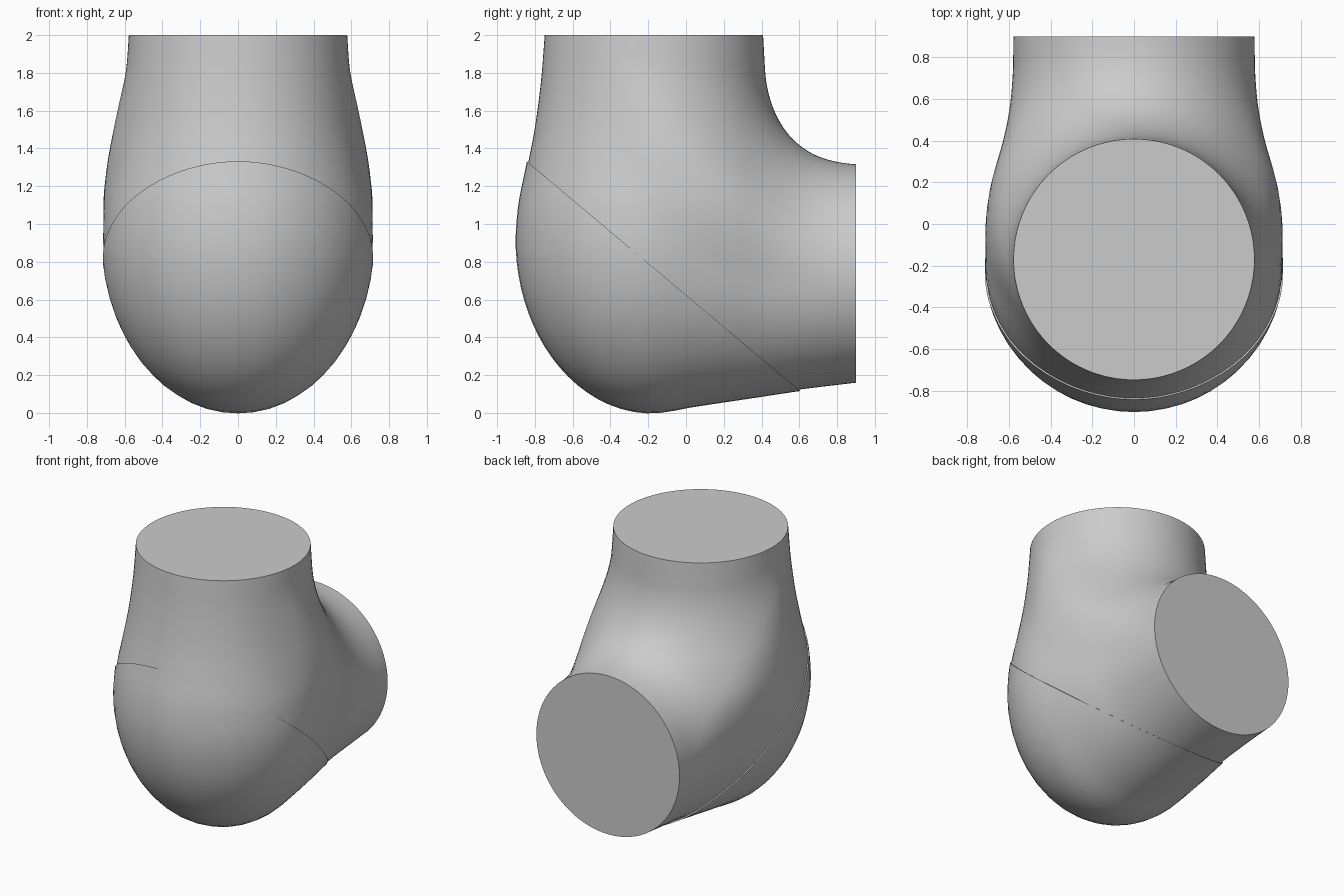
import bpy, bmesh, math
from mathutils import Vector, Matrix

if "Cube" in bpy.data.objects:
    bpy.data.objects.remove(bpy.data.objects["Cube"])

# Radius of the upright sleeve by height, and (width, centre, bottom) of the rear sleeve by depth
UPRIGHT = [(.92, .72), (1.1, .71), (1.3, .672), (1.5, .635), (1.75, .604), (2, .586)]
REAR = [(-.18, .72, .92, 0), (0, .70, .88, .025), (.2, .66, .83, .055),
        (.4, .612, .78, .085), (.6, .592, .75, .115), (.9, .586, .738, .152)]


def curve(table, t):
    """Smooth (Catmull-Rom) lookup in a profile table."""
    t = min(max(t, table[0][0]), table[-1][0])
    i = max(j for j in range(len(table) - 1) if table[j][0] <= t)
    a, b = table[i], table[i + 1]
    p, n = table[max(i - 1, 0)], table[min(i + 2, len(table) - 1)]
    h = b[0] - a[0]
    u = (t - a[0]) / h
    out = []
    for k in range(1, len(a)):
        ma = (b[k] - p[k]) / (b[0] - p[0]) * h if i else (b[k] - a[k])
        mb = (n[k] - a[k]) / (n[0] - a[0]) * h
        out.append((2*u**3 - 3*u*u + 1)*a[k] + (u**3 - 2*u*u + u)*ma
                   + (3*u*u - 2*u**3)*b[k] + (u**3 - u*u)*mb)
    return out


def field(p):
    """Signed distance-like field: two sleeves blended in the inner bend."""
    x, y, z = p
    if z < .92:
        f1 = (math.sqrt((x*x + (y + .18)**2) / .72**2 + ((z - .92) / .92)**2) - 1) * .72
    else:
        cy = -.18 + .01 * (z - .92) / 1.08
        f1 = math.hypot(x, y - cy) - curve(UPRIGHT, z)[0]
    r, zc, low = curve(REAR, y)
    b = r if z > zc else zc - low
    front = min(y + .18, 0) / .72
    f2 = (math.sqrt((x / r)**2 + ((z - zc) / b)**2 + front**2) - 1) * r
    s = min(max((y + z - .77) / .8, 0), 1)
    k = .01 + .42 * s*s*(3 - 2*s)
    h = max(k - abs(f1 - f2), 0) / k
    return min(f1, f2) - h*h*k / 4


def elbow(name, offset, side, rings=56, sides=80):
    """Loft sections that swing around the inner bend, then keep one side of the seam."""
    bm = bmesh.new()
    loops = []
    for i in range(rings + 1):
        t = math.pi / 2 * i / rings
        d = Vector((0, -math.cos(t), -math.sin(t)))
        c = Vector((0, .9, 2)) + d * (1.07*math.cos(t)**2 + 1.26*math.sin(t)**2)
        loop = []
        for j in range(sides):
            a = 2 * math.pi * j / sides
            ray = Vector((math.sin(a), 0, 0)) + d * math.cos(a)
            hi = .1
            while field(c + ray*hi) < offset and hi < 2:
                hi += .05
            lo = hi - .05
            for _ in range(12):
                mid = (lo + hi) / 2
                if field(c + ray*mid) < offset:
                    lo = mid
                else:
                    hi = mid
            loop.append(bm.verts.new(c + ray*lo))
        loops.append(loop)
    for l0, l1 in zip(loops, loops[1:]):
        for j in range(sides):
            k = (j + 1) % sides
            bm.faces.new((l0[j], l0[k], l1[k], l1[j]))
    bm.faces.new(loops[0])
    bm.faces.new(loops[-1])
    cut = bmesh.ops.bisect_plane(bm, geom=bm.verts[:] + bm.edges[:] + bm.faces[:], dist=1e-5,
                                 plane_co=(0, -.84, 1.33), plane_no=Vector((0, 1.21, 1.44)) * side,
                                 clear_inner=True)
    rim = [e for e in cut['geom_cut'] if isinstance(e, bmesh.types.BMEdge)]
    bmesh.ops.edgeloop_fill(bm, edges=rim)
    bmesh.ops.recalc_face_normals(bm, faces=bm.faces[:])
    me = bpy.data.meshes.new(name)
    bm.to_mesh(me)
    bm.free()
    ob = bpy.data.objects.new(name, me)
    bpy.context.collection.objects.link(ob)
    return ob


# Bent sleeve and the slightly raised cap over the point of the bend
sleeve = elbow("elbow_sleeve", -.008, 1)
cap = elbow("elbow_cap", 0, -1)

# Slanted oval sockets: upper end, lower end, outward direction
SOCKETS = [((.52, -.66, 1.11), (.42, -.77, .835), (.62, -.78, 0)),
           ((.665, -.12, .585), (.53, -.37, .34), (.85, -.15, -.45))]
bm = bmesh.new()
for top, low, out in SOCKETS:
    for m in (1, -1):
        top_v, low_v, n = (Vector((v[0]*m, v[1], v[2])) for v in (top, low, out))
        axis = (top_v - low_v)
        half = axis.length / 2 * 1.03
        axis.normalize()
        n = (n - axis * n.dot(axis)).normalized()
        w = n.cross(axis)
        rot = Matrix((w, axis, n)).transposed().to_4x4()
        mat = Matrix.Translation((top_v + low_v) / 2) @ rot @ Matrix.Diagonal((.055, half, .085, 1))
        bmesh.ops.create_uvsphere(bm, u_segments=32, v_segments=20, radius=1, matrix=mat)
me = bpy.data.meshes.new("socket_cutter")
bm.to_mesh(me)
bm.free()
cutter = bpy.data.objects.new("socket_cutter", me)
bpy.context.collection.objects.link(cutter)
cutter.hide_render = True
cutter.hide_set(True)

# Cut the sockets into the cap
mod = cap.modifiers.new("sockets", 'BOOLEAN')
mod.operation = 'DIFFERENCE'
mod.solver = 'EXACT'
mod.object = cutter
bpy.context.view_layer.objects.active = cap
bpy.ops.object.modifier_apply(modifier=mod.name)
bpy.data.objects.remove(cutter)

# Smooth shading with crisp rims
for ob in (sleeve, cap):
    bpy.ops.object.select_all(action='DESELECT')
    ob.select_set(True)
    bpy.context.view_layer.objects.active = ob
    bpy.ops.object.shade_smooth_by_angle(angle=math.radians(30))
